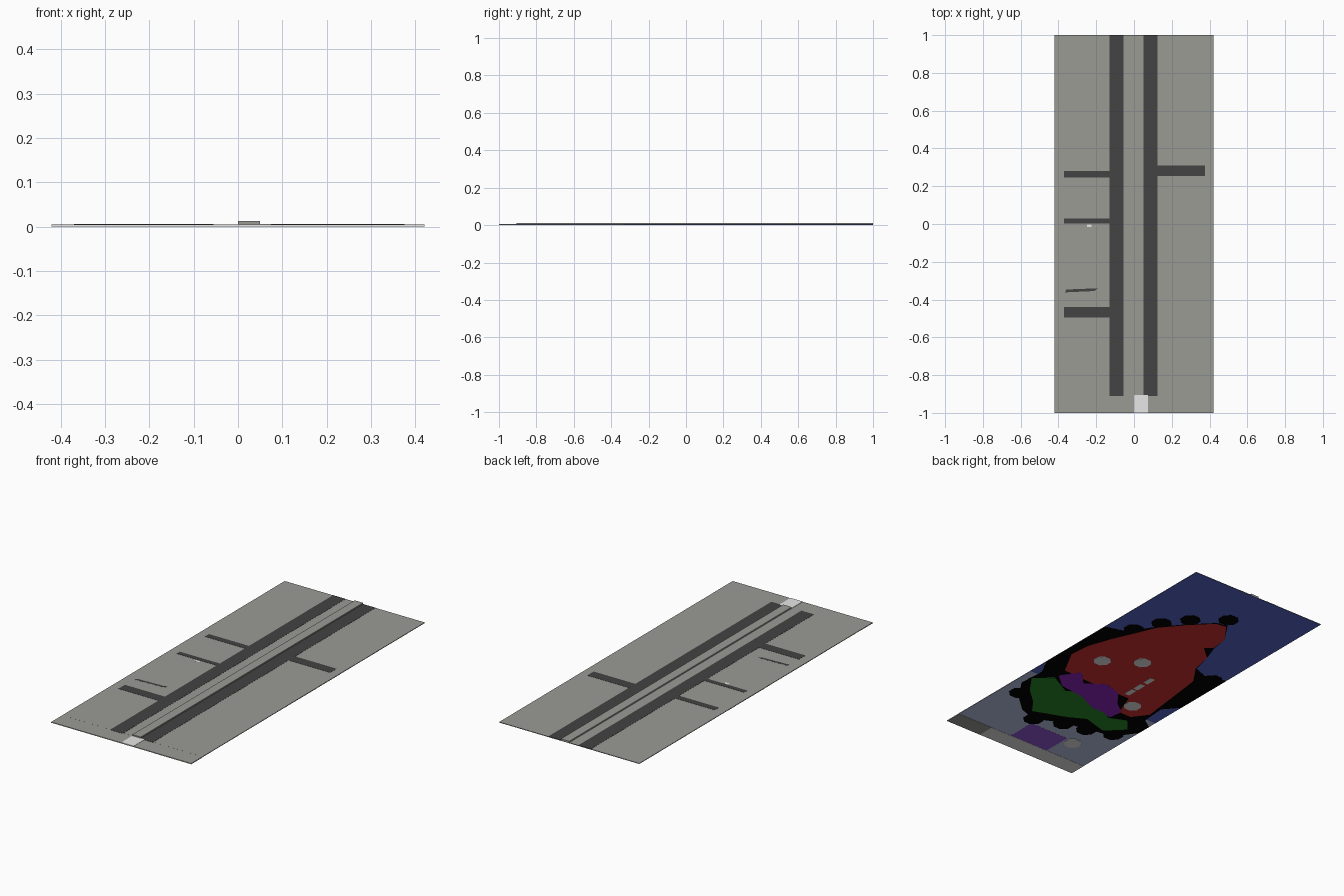
import bpy, bmesh, math

if "Cube" in bpy.data.objects:
    bpy.data.objects.remove(bpy.data.objects["Cube"])


def material(name, r, g, b):
    m = bpy.data.materials.new(name)
    m.diffuse_color = (r, g, b, 1)
    m.use_nodes = True
    m.node_tree.nodes["Principled BSDF"].inputs["Base Color"].default_value = m.diffuse_color
    return m


GREY = material("warm grey", .325, .325, .30)
DARK = material("dark grey", .056, .056, .056)
LIGHT = material("light grey", .80, .80, .80)
BLACK = material("black", 0, 0, 0)
RED = material("red", .64, .03, .03)
BLUE = material("blue", .10, .14, .60)
SLATE = material("pale slate blue", .49, .55, .78)
PURPLE = material("purple", .29, .10, .68)
PLUM = material("deep purple", .27, .018, .52)
GREEN = material("green", .022, .25, .02)


def plate(name, outline, z0, z1, mat):
    """Flat prism from an outline in x, y."""
    bm = bmesh.new()
    face = bm.faces.new([bm.verts.new((x, y, z0)) for x, y in outline])
    up = bmesh.ops.extrude_face_region(bm, geom=[face])["geom"]
    for v in up:
        if isinstance(v, bmesh.types.BMVert):
            v.co.z = z1
    bmesh.ops.recalc_face_normals(bm, faces=bm.faces)
    me = bpy.data.meshes.new(name)
    bm.to_mesh(me)
    bm.free()
    me.materials.append(mat)
    ob = bpy.data.objects.new(name, me)
    bpy.context.collection.objects.link(ob)
    return ob


def rect(x0, x1, y0, y1):
    return [(x0, y0), (x1, y0), (x1, y1), (x0, y1)]


def blob(x, y, r):
    """Square cell with clipped corners."""
    return [(x + r * math.cos(a), y + r * math.sin(a))
            for a in [math.pi / 8 + i * math.pi / 4 for i in range(8)]]


# Board and its front lip
plate("board", rect(-.42, .42, -.905, 1), .002, .005, GREY)
plate("front_lip", rect(-.42, .42, -1, -.905), .0005, .004, LIGHT)
plate("front_lip_top", rect(-.42, .42, -1, -.905), .004, .0048, GREY)
plate("lip_underside_patch", rect(.2, .42, -1, -.905), 0, .0005, GREY)
plate("front_tab", rect(0, .074, -1, -.905), .0048, .0062, LIGHT)
plate("centre_rail", rect(0, .05, -.905, 1), .005, .0125, GREY)

# Dark long strips and short branches on top
for name, r in (("left_strip", (-.13, -.055, -.91, 1)),
                ("right_strip", (.05, .125, -.91, 1)),
                ("branch_left_back", (-.37, -.13, .245, .28)),
                ("branch_left_middle", (-.37, -.13, .003, .03)),
                ("branch_left_front", (-.37, -.13, -.495, -.44)),
                ("branch_right", (.125, .375, .255, .31))):
    plate(name, rect(*r), .005, .0058, DARK)
plate("loose_sliver", [(-.365, -.362), (-.21, -.355), (-.19, -.340), (-.36, -.347)],
      .005, .0053, DARK)
plate("small_chip", rect(-.25, -.225, -.015, -.002), .005, .0053, LIGHT)


def painted(name, outline, layer, mat):
    """Picture layer on the underside; higher layers lie further down."""
    plate(name, outline, .0016 - .0004 * layer, .002, mat)


# Background: wall and floor
painted("picture_wall", rect(-.42, .42, -.33, 1), 0, BLUE)
painted("picture_floor", rect(-.42, .42, -.905, -.33), 0, SLATE)
painted("floor_patch", rect(-.17, .07, -.905, -.74), 1, PURPLE)

# Dark silhouette with lumpy edge
painted("silhouette", [
    (.42, -.2), (.42, .27), (.31, .30), (.22, .43), (.12, .55), (.0, .67),
    (-.06, .68), (-.14, .56), (-.155, .46), (-.19, .36), (-.22, .24), (-.30, .21),
    (-.42, .24), (-.42, -.12), (-.35, -.2), (-.36, -.34), (-.42, -.38),
    (-.42, -.46), (-.34, -.57), (-.2, -.60), (-.05, -.63), (.1, -.70), (.2, -.66),
    (.3, -.57), (.38, -.45), (.37, -.3)], 1, BLACK)
for i, (x, y) in enumerate([(.288, .342), (.219, .482), (.125, .602), (-.025, .729),
                            (-.36, .2), (.32, -.54), (.09, -.70),
                            (-.06, -.64), (-.19, -.61), (-.33, -.56)]):
    painted(f"edge_lump_{i}", blob(x, y, .055), 1, BLACK)

# Coloured areas of the figure
painted("red_area", [
    (.29, -.21), (.37, -.06), (.36, .06), (.31, .2), (.26, .31), (.21, .43),
    (.11, .55), (.0, .66), (-.06, .67), (-.14, .56), (-.15, .46), (-.11, .43),
    (-.19, .36), (-.215, .24), (-.29, .13), (-.32, -.11), (-.34, -.28),
    (-.28, -.36), (-.2, -.36), (-.15, -.22), (.12, -.22)], 2, RED)
painted("purple_area", [
    (.28, -.27), (.21, -.17), (.13, -.25), (.03, -.18), (-.07, -.21), (-.14, -.30),
    (-.21, -.35), (-.2, -.43), (-.08, -.42), (.05, -.36), (.2, -.34)], 3, PLUM)
painted("green_area", [
    (.37, -.38), (.28, -.30), (.15, -.37), (.03, -.29), (-.05, -.37), (-.2, -.44),
    (-.29, -.4), (-.35, -.47), (-.26, -.56), (-.12, -.52), (-.03, -.57),
    (.15, -.64), (.21, -.56), (.3, -.48)], 3, GREEN)

# Light spots and broken streak
for i, (x, y) in enumerate([(.205, -.01), (.033, .108), (-.215, -.268), (-.226, -.762)]):
    painted(f"spot_{i}", blob(x, y, .047), 4, LIGHT)
for i, y in enumerate((-.165, -.095, -.015)):
    painted(f"streak_{i}", rect(-.13, -.10, y - .03, y + .03), 4, LIGHT)
